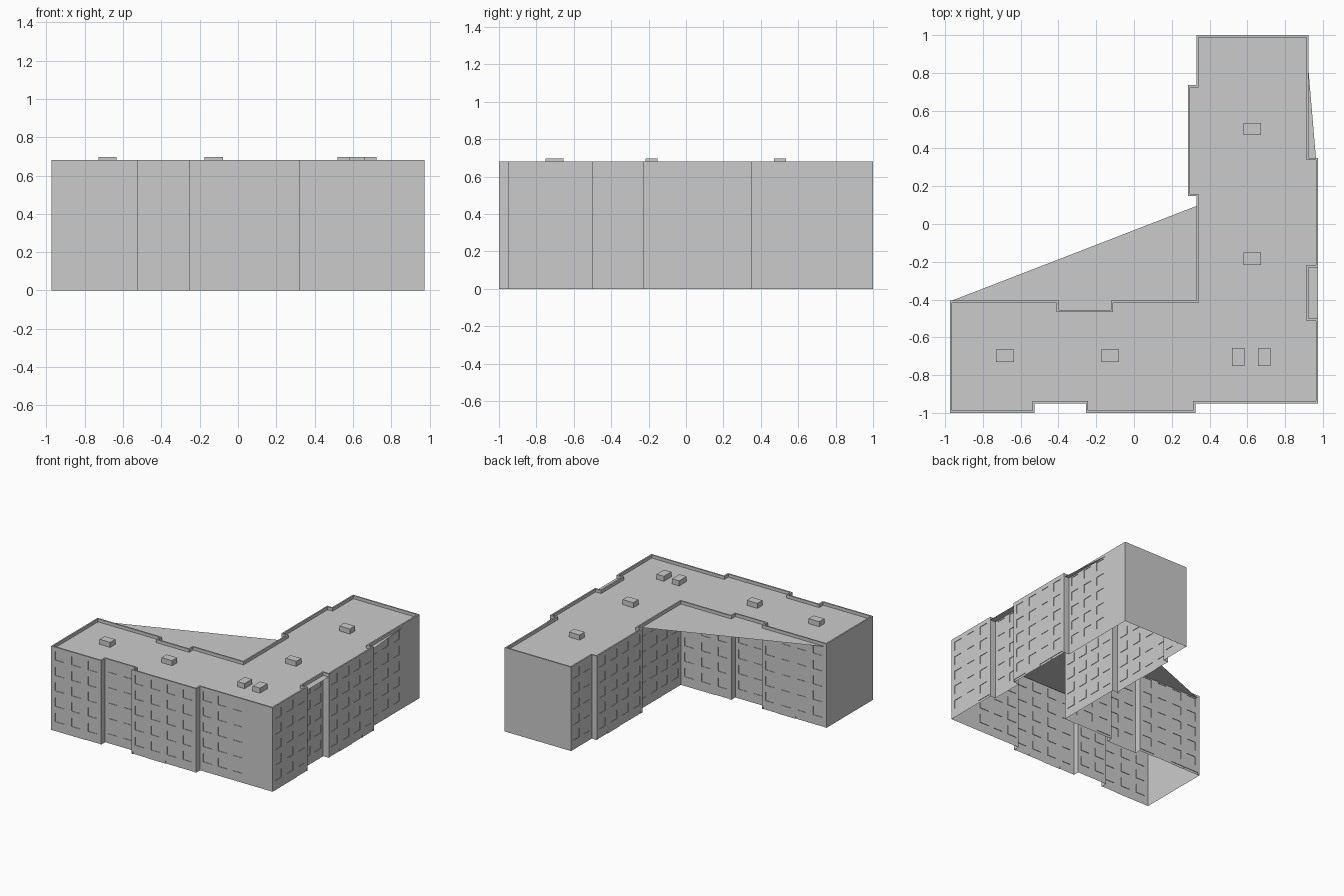
import bpy, bmesh
from mathutils import Vector

cube = bpy.data.objects.get("Cube")
if cube:
    bpy.data.objects.remove(cube, do_unlink=True)

WALL_TOP, ROOF_Z, BOX_TOP = 0.68, 0.655, 0.696
RIM, REVEAL = 0.012, 0.004

grey = bpy.data.materials.new("plain grey")
grey.use_nodes = True
grey.diffuse_color = (0.6, 0.6, 0.6, 1)
grey.node_tree.nodes["Principled BSDF"].inputs["Base Color"].default_value = (0.6, 0.6, 0.6, 1)


def finish(name, bm):
    """Turn a bmesh into a flat-shaded grey object."""
    bmesh.ops.remove_doubles(bm, verts=bm.verts, dist=0.0002)
    mesh = bpy.data.meshes.new(name)
    bm.to_mesh(mesh)
    bm.free()
    mesh.materials.append(grey)
    obj = bpy.data.objects.new(name, mesh)
    bpy.context.collection.objects.link(obj)
    return obj


def face(bm, *points):
    return bm.faces.new([bm.verts.new(p) for p in points])


# L-shaped footprint, counter-clockwise from the front left corner
OUTLINE = [Vector(p) for p in (
    (-.975, -1), (-.526, -1), (-.526, -.949), (-.255, -.949), (-.255, -1), (.325, -1),
    (.325, -.949), (.975, -.949), (.975, -.501), (.925, -.501), (.925, -.23),
    (.975, -.23), (.975, .35), (.925, .35), (.925, 1), (.33, 1), (.33, .735),
    (.285, .735), (.285, .147), (.33, .147), (.33, -.405), (-.123, -.405),
    (-.123, -.455), (-.398, -.455), (-.398, -.405), (-.975, -.405))]
COUNT = len(OUTLINE)


def inward(i):
    d = (OUTLINE[(i + 1) % COUNT] - OUTLINE[i]).normalized()
    return Vector((-d.y, d.x))


INSET = [OUTLINE[i] + (inward(i - 1) + inward(i)) * RIM for i in range(COUNT)]

# Window columns per wall: edge -> (columns, length of wall they cover)
WINDOWS = {0: (3, .445), 2: (2, .27), 4: (4, .575), 6: (3, .4), 7: (3, .445),
           9: (2, .27), 11: (4, .575), 13: (3, .43), 15: (2, .265), 17: (4, .585),
           19: (4, .55), 20: (3, .45), 22: (2, .275), 24: (4, .57)}
# Low basement openings: edge -> start positions along the wall
VENTS = {0: [.315], 4: [.01, .305, .438], 7: [.31], 11: [.01, .305, .438],
         17: [.01, .3, .433], 20: [.31], 24: [.01, .3, .433]}


def build_wall(bm, i):
    """One wall plane as a grid whose opening cells are pushed inward."""
    a, b = OUTLINE[i], OUTLINE[(i + 1) % COUNT]
    length = (b - a).length
    along, inn = (b - a) / length, inward(i)
    holes = []
    if i in WINDOWS:
        columns, span = WINDOWS[i]
        pitch = span / columns
        for c in range(columns):
            for row in range(5):
                u, z = pitch * (c + .5), .075 + .125 * row
                holes.append((u - .04, u + .04, z, z + .07))
    for u in VENTS.get(i, []):
        holes.append((u, u + .128, 0, .02))
    us = sorted({round(v, 4) for h in holes for v in h[:2]} | {0, length})
    zs = sorted({round(v, 4) for h in holes for v in h[2:]} | {0, WALL_TOP})

    def is_hole(c, r):
        if not (0 <= c < len(us) - 1 and 0 <= r < len(zs) - 1):
            return r < 0
        u, z = (us[c] + us[c + 1]) / 2, (zs[r] + zs[r + 1]) / 2
        return any(h[0] < u < h[1] and h[2] < z < h[3] for h in holes)

    def point(c, r, depth=0):
        p = a + along * us[c] + inn * depth
        return (p.x, p.y, zs[r])

    for c in range(len(us) - 1):
        for r in range(len(zs) - 1):
            ring = [(c, r), (c + 1, r), (c + 1, r + 1), (c, r + 1)]
            hole = is_hole(c, r)
            face(bm, *[point(*q, REVEAL if hole else 0) for q in ring])
            if not hole:
                continue
            neighbours = [(c, r - 1), (c + 1, r), (c, r + 1), (c - 1, r)]
            for k, n in enumerate(neighbours):
                if not is_hole(*n):
                    p, q = ring[k], ring[(k + 1) % 4]
                    face(bm, point(*p), point(*q), point(*q, REVEAL), point(*p, REVEAL))


# Hollow outer walls with shallow windows
bm = bmesh.new()
for i in range(COUNT):
    build_wall(bm, i)
finish("outer_walls", bm)

# Parapet rim and its inner side
bm = bmesh.new()
for i in range(COUNT):
    j = (i + 1) % COUNT
    o1, o2, n1, n2 = OUTLINE[i], OUTLINE[j], INSET[i], INSET[j]
    face(bm, (*o1, WALL_TOP), (*o2, WALL_TOP), (*n2, WALL_TOP), (*n1, WALL_TOP))
    face(bm, (*n1, WALL_TOP), (*n2, WALL_TOP), (*n2, ROOF_Z), (*n1, ROOF_Z))
finish("parapet", bm)

# Flat roof sheet
bm = bmesh.new()
face(bm, *[(*p, ROOF_Z) for p in INSET])
finish("roof", bm)

# Thin canopies at roof level, over the courtyard, the side step and two wall recesses
for name, corners in (
        ("courtyard_canopy", ((-.962, -.405), (.33, -.405), (.33, .095))),
        ("side_canopy", ((.925, .35), (.963, .35), (.925, .8))),
        ("courtyard_recess_cover", [OUTLINE[k] for k in (24, 23, 22, 21)]),
        ("side_recess_cover", [OUTLINE[k] for k in (8, 11, 10, 9)])):
    bm = bmesh.new()
    face(bm, *[(*p, ROOF_Z) for p in corners])
    finish(name, bm)

# Roof hatches
for n, (x, y, w, d) in enumerate((
        (-.682, -.697, .095, .065), (-.127, -.697, .095, .065),
        (.552, -.703, .065, .095), (.69, -.703, .065, .095),
        (.626, -.184, .095, .065), (.626, .503, .095, .065))):
    bm = bmesh.new()
    bmesh.ops.create_cube(bm, size=1)
    bmesh.ops.scale(bm, vec=(w, d, BOX_TOP - ROOF_Z), verts=bm.verts)
    bmesh.ops.translate(bm, vec=(x, y, (BOX_TOP + ROOF_Z) / 2), verts=bm.verts)
    finish(f"roof_hatch_{n + 1}", bm)
